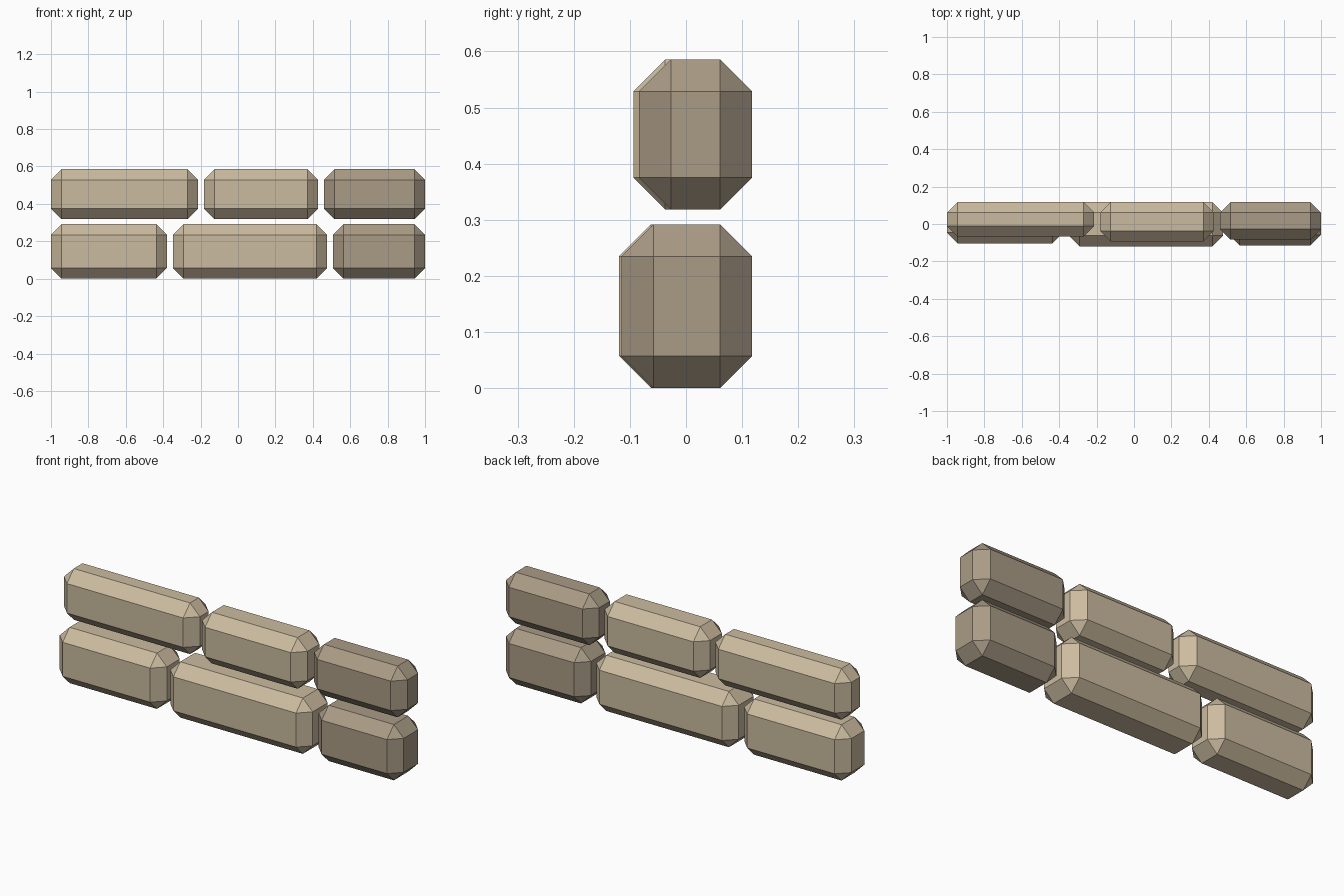
import bpy
import bmesh
from mathutils import Vector

if "Cube" in bpy.data.objects:
    bpy.data.objects.remove(bpy.data.objects["Cube"])

BEVEL = 0.057
BACK = 0.118


def material(name, color):
    m = bpy.data.materials.new(name)
    m.diffuse_color = (*color, 1)
    m.use_nodes = True
    m.node_tree.nodes["Principled BSDF"].inputs["Base Color"].default_value = m.diffuse_color
    return m


light = material("light_stone", (0.60, 0.50, 0.35))
dark = material("dark_stone", (0.40, 0.33, 0.24))


def stone(name, x0, x1, front, z0, z1, mat):
    """Block with a single flat chamfer on every edge."""
    size = Vector((x1 - x0, BACK - front, z1 - z0))
    bm = bmesh.new()
    bmesh.ops.create_cube(bm, size=1)
    bmesh.ops.scale(bm, vec=size, verts=bm.verts)
    bmesh.ops.bevel(bm, geom=bm.edges[:], offset=BEVEL, segments=1,
                    affect='EDGES', offset_type='OFFSET')
    mesh = bpy.data.meshes.new(name)
    bm.to_mesh(mesh)
    bm.free()
    mesh.materials.append(mat)
    ob = bpy.data.objects.new(name, mesh)
    ob.location = ((x0 + x1) / 2, (front + BACK) / 2, (z0 + z1) / 2)
    bpy.context.collection.objects.link(ob)


# Two staggered courses: (left x, right x, front y, material) per stone
courses = {
    "lower": (0.0, 0.292, [(-1, -0.38, -0.103, light),
                           (-0.348, 0.476, -0.119, light),
                           (0.508, 1, -0.115, dark)]),
    "upper": (0.318, 0.586, [(-1, -0.213, -0.068, light),
                             (-0.182, 0.428, -0.094, light),
                             (0.46, 1, -0.084, dark)]),
}
for course, (z0, z1, stones) in courses.items():
    for side, (x0, x1, front, mat) in zip(("left", "middle", "right"), stones):
        stone(f"{course}_stone_{side}", x0, x1, front, z0, z1, mat)
